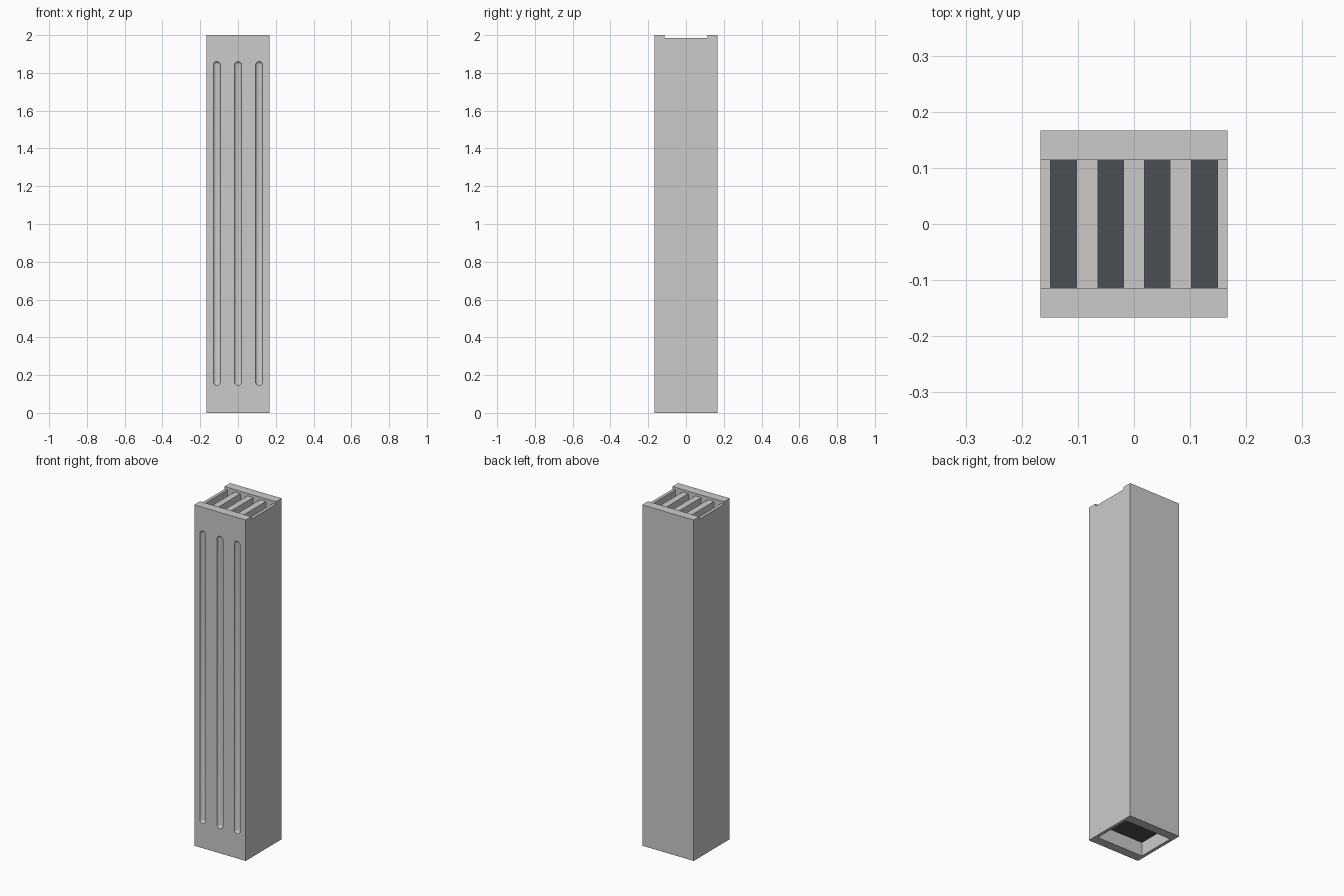
import bpy, bmesh
from mathutils import Matrix, Vector

if "Cube" in bpy.data.objects:
    bpy.data.objects.remove(bpy.data.objects["Cube"])

W = 0.167      # half width of the tower
OX, OY = 0.149, 0.114   # half size of the inner shaft
DECK = 1.985   # height of the grille


def make_object(name, bm, material=None):
    mesh = bpy.data.meshes.new(name)
    bm.to_mesh(mesh)
    bm.free()
    obj = bpy.data.objects.new(name, mesh)
    bpy.context.collection.objects.link(obj)
    if material:
        mesh.materials.append(material)
    return obj


def box(name, x0, x1, y0, y1, z0, z1, material=None):
    bm = bmesh.new()
    size = Matrix.Diagonal((x1 - x0, y1 - y0, z1 - z0, 1))
    mid = Matrix.Translation(((x0 + x1) / 2, (y0 + y1) / 2, (z0 + z1) / 2))
    bmesh.ops.create_cube(bm, size=1, matrix=mid @ size)
    return make_object(name, bm, material)


def capsule(name, x, y, z0, z1, radius, depth):
    """Upright round-ended rod: a sphere's points pushed out to both ends."""
    bm = bmesh.new()
    bmesh.ops.create_uvsphere(bm, u_segments=24, v_segments=13, radius=1)
    for v in bm.verts:
        end = z1 - radius if v.co.z > 0 else z0 + radius
        v.co = Vector((x + v.co.x * radius, y + v.co.y * depth, end + v.co.z * radius))
    for f in bm.faces:
        f.smooth = True
    return make_object(name, bm)


def cut(target, cutter):
    mod = target.modifiers.new("cut", 'BOOLEAN')
    mod.operation = 'DIFFERENCE'
    mod.solver = 'EXACT'
    mod.object = cutter
    bpy.context.view_layer.objects.active = target
    bpy.ops.object.modifier_apply(modifier=mod.name)
    bpy.data.objects.remove(cutter)


dark = bpy.data.materials.new("dark_interior")
dark.diffuse_color = (0.07, 0.08, 0.09, 1)
dark.use_nodes = True
dark.node_tree.nodes["Principled BSDF"].inputs["Base Color"].default_value = dark.diffuse_color

# Tower casing: hollow shaft, sunken top channel, three front flutes
casing = box("casing", -W, W, -W, W, 0, 2)
cut(casing, box("shaft_cutter", -OX, OX, -OY, OY, -0.1, 2.1))
cut(casing, box("channel_cutter", -1, 1, -OY, OY, DECK, 2.1))
for i in (-1, 0, 1):
    cut(casing, capsule("flute_cutter", i * 0.112, -W, 0.145, 1.86, 0.019, 0.014))

bpy.ops.object.select_all(action='DESELECT')
casing.select_set(True)
bpy.context.view_layer.objects.active = casing
bpy.ops.object.shade_smooth_by_angle(angle=0.52)

# Grille slats across the top
for i, x in enumerate((-0.0835, 0, 0.0835)):
    box(f"grille_slat_{i + 1}", x - 0.019, x + 0.019, -OY, OY, 1.92, DECK)

# Dark core seen through the grille and from below
box("inner_core", -OX, OX, -OY, OY, 0.08, 1.92, dark)
